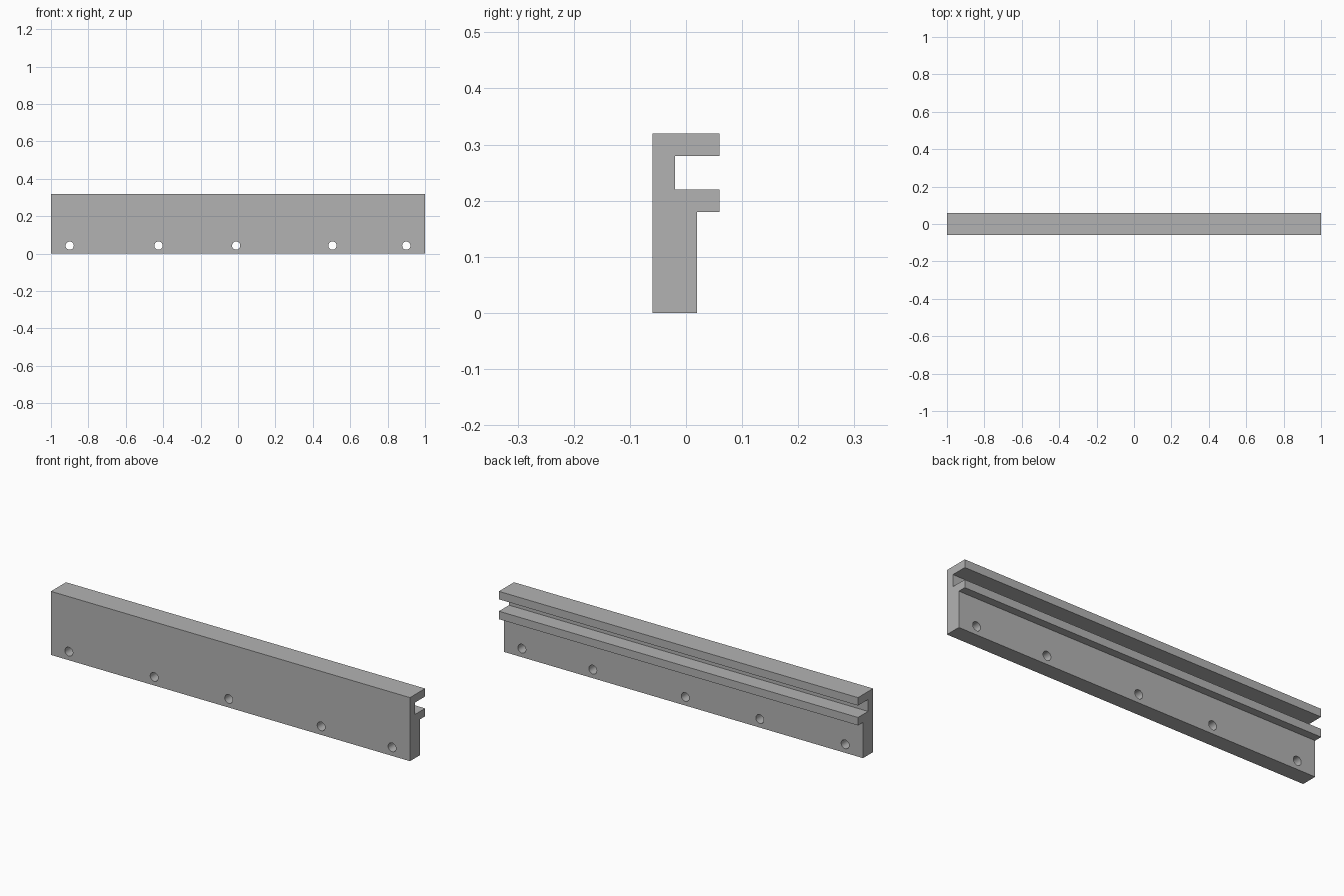
import bpy
import bmesh
import math
from mathutils import Matrix

cube = bpy.data.objects.get("Cube")
if cube:
    bpy.data.objects.remove(cube, do_unlink=True)

grey = bpy.data.materials.new("plain grey")
grey.use_nodes = True
colour = (0.45, 0.45, 0.45, 1)
grey.diffuse_color = colour
grey.node_tree.nodes["Principled BSDF"].inputs["Base Color"].default_value = colour


def make_object(name, bm):
    bmesh.ops.recalc_face_normals(bm, faces=bm.faces)
    mesh = bpy.data.meshes.new(name)
    bm.to_mesh(mesh)
    bm.free()
    mesh.materials.append(grey)
    obj = bpy.data.objects.new(name, mesh)
    bpy.context.collection.objects.link(obj)
    return obj


# Rail: F-shaped section (y, z) extruded along x
profile = [(-0.06, 0), (0.02, 0), (0.02, 0.18), (0.06, 0.18), (0.06, 0.22),
           (-0.02, 0.22), (-0.02, 0.28), (0.06, 0.28), (0.06, 0.32), (-0.06, 0.32)]
bm = bmesh.new()
section = bm.faces.new([bm.verts.new((-1, y, z)) for y, z in profile])
extruded = bmesh.ops.extrude_face_region(bm, geom=[section], use_keep_orig=True)
end_verts = [v for v in extruded["geom"] if isinstance(v, bmesh.types.BMVert)]
bmesh.ops.translate(bm, verts=end_verts, vec=(2, 0, 0))
rail = make_object("slotted_rail", bm)

# Screw holes: one cutter made of five cylinders along y
bm = bmesh.new()
for x in (-0.90, -0.425, -0.01, 0.505, 0.90):
    place = Matrix.Translation((x, 0, 0.043)) @ Matrix.Rotation(math.pi / 2, 4, "X")
    bmesh.ops.create_cone(bm, cap_ends=True, segments=32, radius1=0.022,
                          radius2=0.022, depth=0.3, matrix=place)
cutter = make_object("screw_hole_cutter", bm)
cutter.hide_render = True
cutter.hide_viewport = True

holes = rail.modifiers.new("screw_holes", "BOOLEAN")
holes.operation = "DIFFERENCE"
holes.solver = "EXACT"
holes.object = cutter

# Apply the cut, remove the cutter, smooth the hole walls
bpy.context.view_layer.update()
cut_mesh = bpy.data.meshes.new_from_object(
    rail.evaluated_get(bpy.context.evaluated_depsgraph_get()))
rail.modifiers.clear()
rail.data = cut_mesh
bpy.data.objects.remove(cutter, do_unlink=True)

bpy.ops.object.select_all(action="DESELECT")
rail.select_set(True)
bpy.context.view_layer.objects.active = rail
bpy.ops.object.shade_smooth_by_angle(angle=math.radians(30))
